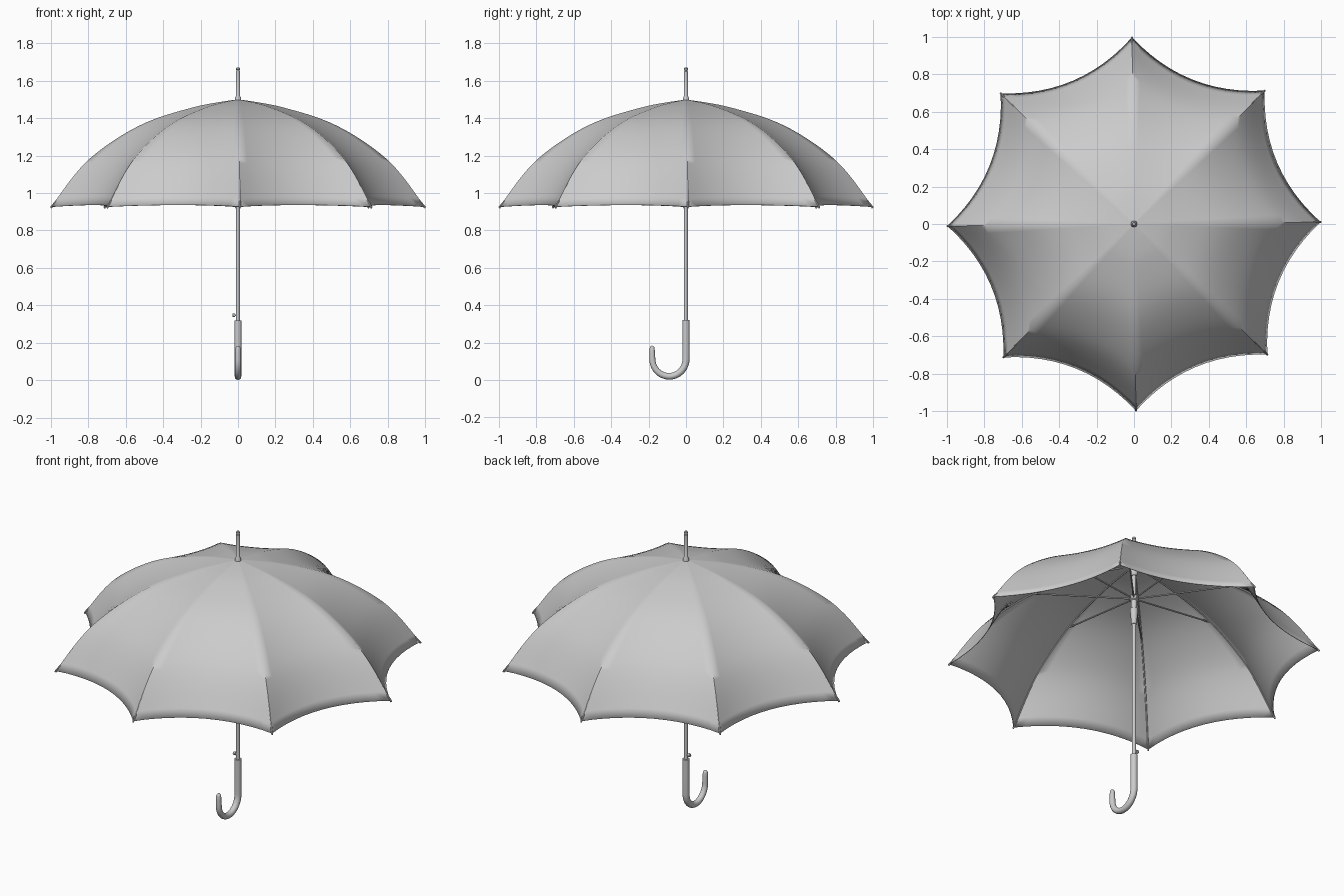
import bpy, bmesh, math
from mathutils import Vector

if "Cube" in bpy.data.objects:
    bpy.data.objects.remove(bpy.data.objects["Cube"])

N = 8
TWIST = math.radians(0.6)
RIB = [(0.0, 1.5), (0.12, 1.482), (0.24, 1.457), (0.44, 1.397), (0.6, 1.32),
       (0.76, 1.21), (0.87, 1.10), (0.997, 0.927)]


def smooth_path(pts, steps):
    """Catmull-Rom curve through the points."""
    p = [Vector(q) for q in pts]
    p = [2 * p[0] - p[1]] + p + [2 * p[-1] - p[-2]]
    out = []
    for i in range(1, len(p) - 2):
        a, b, c, d = p[i - 1:i + 3]
        for s in range(steps):
            t = s / steps
            out.append(0.5 * (2 * b + (c - a) * t + (2 * a - 5 * b + 4 * c - d) * t * t
                              + (3 * b - a - 3 * c + d) * t ** 3))
    return out + [p[-2]]


def finish(name, bm, angle=35):
    bmesh.ops.recalc_face_normals(bm, faces=bm.faces)
    me = bpy.data.meshes.new(name)
    bm.to_mesh(me)
    bm.free()
    ob = bpy.data.objects.new(name, me)
    bpy.context.collection.objects.link(ob)
    bpy.ops.object.select_all(action='DESELECT')
    ob.select_set(True)
    bpy.context.view_layer.objects.active = ob
    bpy.ops.object.shade_smooth_by_angle(angle=math.radians(angle))
    return ob


def tube(bm, pts, radii, side, n=8):
    """Sweep a circle along a planar path; side is the normal of its plane."""
    pts, side, rings = [Vector(p) for p in pts], Vector(side), []
    for i, p in enumerate(pts):
        tan = (pts[min(i + 1, len(pts) - 1)] - pts[max(i - 1, 0)]).normalized()
        up = tan.cross(side)
        r = radii[i] if isinstance(radii, list) else radii
        rings.append([bm.verts.new(p + r * (math.cos(a) * side + math.sin(a) * up))
                      for a in (2 * math.pi * k / n for k in range(n))])
    for a, b in zip(rings, rings[1:]):
        for k in range(n):
            bm.faces.new((a[k], a[(k + 1) % n], b[(k + 1) % n], b[k]))
    bm.faces.new(rings[0])
    bm.faces.new(rings[-1])


def turned(name, profile, n=24):
    """Round part on the z axis from (radius, z) pairs."""
    bm = bmesh.new()
    rings = [[bm.verts.new((r * math.cos(2 * math.pi * k / n), r * math.sin(2 * math.pi * k / n), z))
              for k in range(n)] for r, z in profile]
    for a, b in zip(rings, rings[1:]):
        for k in range(n):
            bm.faces.new((a[k], a[(k + 1) % n], b[(k + 1) % n], b[k]))
    bm.faces.new(rings[0])
    bm.faces.new(rings[-1])
    return finish(name, bm)


def rib_angle(k):
    return TWIST + 2 * math.pi * k / N


# canopy: chords between ribs, pulled inward towards a scalloped hem
profile = smooth_path(RIB, 4)
U = 12
bm = bmesh.new()
rows = []
for r, z in profile[1:]:
    row = []
    for k in range(N):
        a, b = rib_angle(k), rib_angle(k + 1)
        A = Vector((math.cos(a), math.sin(a), 0)) * r
        B = Vector((math.cos(b), math.sin(b), 0)) * r
        mid = (A + B).normalized()
        for j in range(U):
            u = j / U
            w = 4 * u * (1 - u)
            p = A.lerp(B, u) - mid * 0.09 * r ** 1.7 * w
            row.append(bm.verts.new((p.x, p.y, z + 0.01 * r * r * w)))
    rows.append(row)
apex = bm.verts.new((0, 0, 1.5))
M = N * U
for k in range(M):
    bm.faces.new((apex, rows[0][k], rows[0][(k + 1) % M]))
    for a, b in zip(rows, rows[1:]):
        bm.faces.new((a[k], b[k], b[(k + 1) % M], a[(k + 1) % M]))
canopy = finish("canopy", bm, 60)
sol = canopy.modifiers.new("cloth", 'SOLIDIFY')
sol.thickness = 0.003
sol.offset = -1

# ribs, stretchers and rib tips
ribs, stretchers, tips = bmesh.new(), bmesh.new(), bmesh.new()
for k in range(N):
    a = rib_angle(k)
    c, s = math.cos(a), math.sin(a)
    side = (-s, c, 0)
    tube(ribs, [(r * c, r * s, z - 0.008) for r, z in profile[2:]], 0.004, side, 6)
    tube(stretchers, [(0.02 * c, 0.02 * s, 1.29), (0.53 * c, 0.53 * s, 1.345)], 0.0045, side, 6)
    r, z = profile[-1]
    tube(tips, [((r - 0.03) * c, (r - 0.03) * s, z + 0.034), (r * c, r * s, z - 0.002),
                ((r + 0.003) * c, (r + 0.003) * s, z - 0.006)], [0.005, 0.005, 0.003], side)
finish("ribs", ribs)
finish("stretchers", stretchers)
finish("rib_tips", tips)

# shaft, ferrule, hub and sliding runner
turned("shaft", [(0.0105, 0.3), (0.0105, 1.5)])
turned("ferrule", [(0.017, 1.49), (0.017, 1.508), (0.011, 1.518), (0.0105, 1.65),
                   (0.008, 1.652), (0.008, 1.656), (0.0105, 1.658), (0.0105, 1.666), (0.007, 1.67)])
turned("rib_hub", [(0.014, 1.43), (0.022, 1.445), (0.022, 1.475), (0.014, 1.485)])
turned("runner", [(0.013, 1.13), (0.015, 1.14), (0.021, 1.21), (0.021, 1.225), (0.016, 1.23),
                  (0.016, 1.275), (0.025, 1.28), (0.025, 1.30), (0.015, 1.31)])

# hooked handle with rounded end
path = [(0, 0, 0.32), (0, 0, 0.22), (0, 0, 0.115)]
radii = [0.019, 0.019, 0.019]
for i in range(1, 21):
    a = math.pi * i / 20
    path.append((0, -0.09 + 0.09 * math.cos(a), 0.113 - 0.093 * math.sin(a)))
    radii.append(0.019 - 0.003 * i / 20)
for z, r in ((0.15, 0.0145), (0.17, 0.0135), (0.177, 0.011), (0.182, 0.007), (0.184, 0.002)):
    path.append((0, -0.181, z))
    radii.append(r)
bm = bmesh.new()
tube(bm, path, radii, (1, 0, 0), 20)
finish("handle", bm)

# release button beside the shaft
bm = bmesh.new()
tube(bm, [(0, 0, 0.347), (-0.017, 0, 0.347)], 0.005, (0, 1, 0), 10)
tube(bm, [(-0.015, 0, 0.347), (-0.026, 0, 0.347), (-0.03, 0, 0.347)],
     [0.01, 0.01, 0.007], (0, 1, 0), 12)
finish("release_button", bm)
